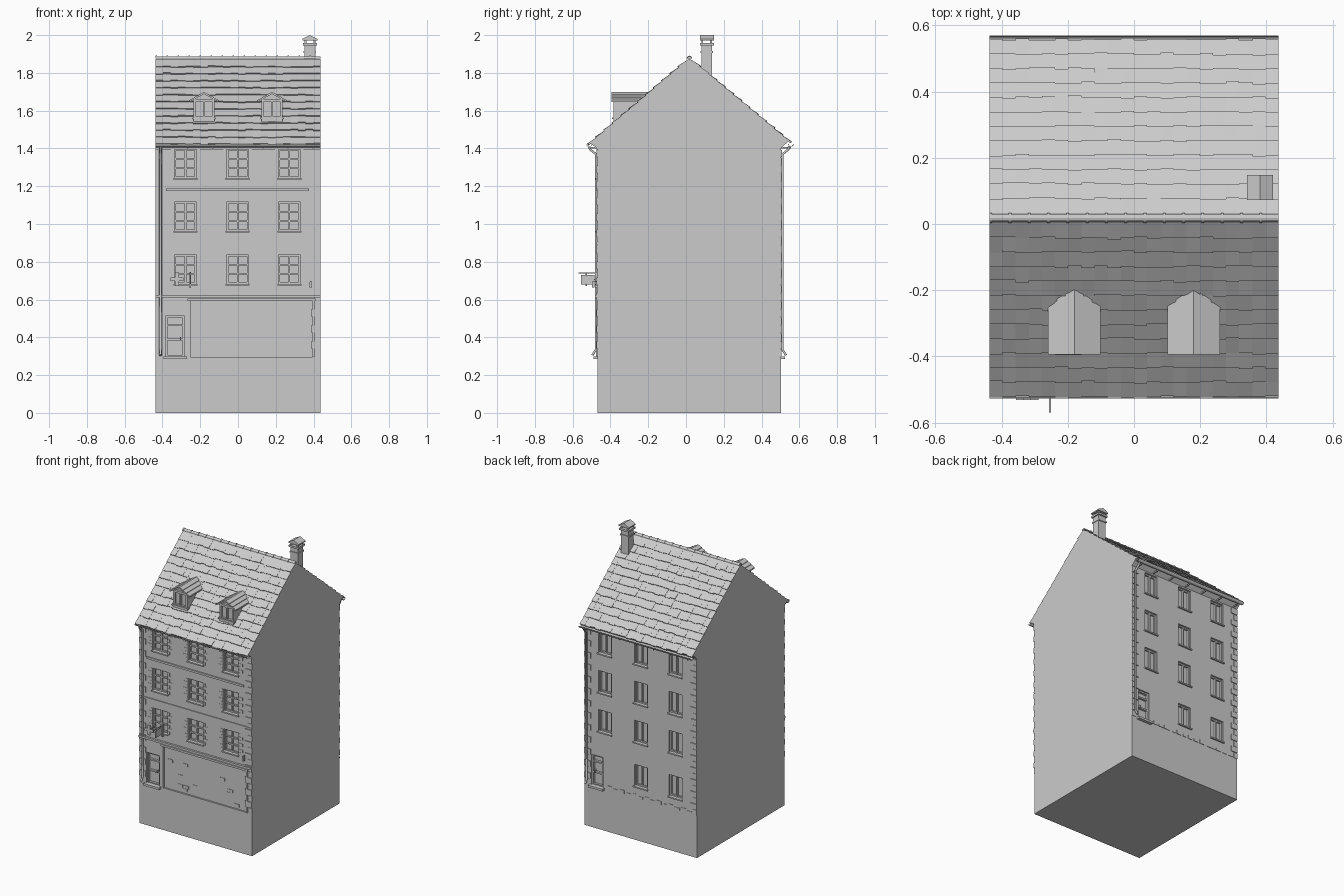
import bpy, bmesh, math, random
from mathutils import Vector

random.seed(4)
old = bpy.data.objects.get("Cube")
if old:
    bpy.data.objects.remove(old, do_unlink=True)

stone = bpy.data.materials.new("plain_grey")
stone.use_nodes = True
GREY = (0.6, 0.6, 0.6, 1)
stone.diffuse_color = GREY
stone.node_tree.nodes["Principled BSDF"].inputs["Base Color"].default_value = GREY

HALF = 0.437                     # half width of the house
FRONT, BACK = -0.468, 0.502      # wall planes
GROUND = 0.296                   # street level above the basement
RIDGE = (0.018, 1.872)
EAVES = {"front": (-0.505, 1.425), "back": (0.541, 1.437)}


def finish(name, bm):
    bmesh.ops.recalc_face_normals(bm, faces=bm.faces)
    mesh = bpy.data.meshes.new(name)
    bm.to_mesh(mesh)
    bm.free()
    mesh.materials.append(stone)
    ob = bpy.data.objects.new(name, mesh)
    bpy.context.collection.objects.link(ob)
    return ob


def prism(bm, pts, a, b, axis="x"):
    """Extrude a profile along x (points are y, z) or along y (points are x, z)."""
    def place(p, t):
        return (t, p[0], p[1]) if axis == "x" else (p[0], t, p[1])
    lo = [bm.verts.new(place(p, a)) for p in pts]
    hi = [bm.verts.new(place(p, b)) for p in pts]
    bm.faces.new(lo)
    bm.faces.new(hi[::-1])
    for i in range(len(pts)):
        j = (i + 1) % len(pts)
        bm.faces.new((lo[i], hi[i], hi[j], lo[j]))


def box(bm, x0, x1, y0, y1, z0, z1):
    prism(bm, [(y0, z0), (y1, z0), (y1, z1), (y0, z1)], x0, x1)


def on_wall(bm, wall, x0, x1, depth0, depth1, z0, z1):
    """Box on a wall; depth counts outward from the wall plane."""
    y, s = (FRONT, -1) if wall == "front" else (BACK, 1)
    a, b = sorted((y + s * depth0, y + s * depth1))
    box(bm, x0, x1, a, b, z0, z1)


# Openings: wall, centre x, bottom z, width, height
windows = [("front", x, z, 0.116, 0.154) for x in (-0.278, -0.002, 0.272) for z in (0.683, 0.963, 1.243)]
windows += [("back", x, z, 0.10, 0.15) for x in (0.28, 0.0, -0.27) for z in (0.38, 0.69, 0.965, 1.24)
            if not (x > 0.1 and z < 0.5)]
doors = [("front", -0.333, GROUND, 0.10, 0.217), ("back", 0.34, GROUND, 0.09, 0.215)]
shop = ("front", 0.072, GROUND, 0.657, 0.304)

# House body with overhanging eaves, openings cut out
bm = bmesh.new()
prism(bm, [(FRONT, 0), (BACK, 0), (BACK, 1.40), EAVES["back"], RIDGE, EAVES["front"], (FRONT, 1.40)], -HALF, HALF)
body = finish("house_body", bm)
bm = bmesh.new()
for wall, x, z, w, h in windows + doors:
    on_wall(bm, wall, x - w / 2, x + w / 2, -0.025, 0.05, z, z + h)
wall, x, z, w, h = shop
on_wall(bm, wall, x - w / 2, x + w / 2, -0.012, 0.05, z, z + h)
cutter = finish("opening_cutter", bm)
cutter.hide_render = True
mod = body.modifiers.new("openings", "BOOLEAN")
mod.operation, mod.object, mod.solver = "DIFFERENCE", cutter, "EXACT"
bpy.context.view_layer.objects.active = body
bpy.ops.object.modifier_apply(modifier=mod.name)
bpy.data.objects.remove(cutter, do_unlink=True)

# Window frames, glazing bars, sills and side stones
frames, sills, stones = bmesh.new(), bmesh.new(), bmesh.new()
for wall, x, z, w, h in windows:
    l, r, t, f = x - w / 2, x + w / 2, z + h, 0.009
    for a, b in ((l, l + f), (r - f, r), (x - f / 2, x + f / 2)):
        on_wall(frames, wall, a, b, -0.025, -0.012, z, t)
    rows = 3 if wall == "front" else 1
    for i in range(rows + 1):
        bar = z + (h - f) * i / rows
        on_wall(frames, wall, l, r, -0.025, -0.014, bar, bar + f)
    on_wall(sills, wall, l - 0.006, r + 0.006, -0.02, 0.01, z - 0.009, z)
    if wall == "front":
        for i in range(7):
            reach = 0.035 if i % 2 else 0.018
            z0 = z + h * i / 7
            for a, b in ((l - reach, l), (r, r + reach)):
                on_wall(stones, wall, a, b, -0.005, 0.002, z0 + 0.001, z0 + h / 7 - 0.001)
finish("window_frames", frames)
finish("window_sills", sills)
finish("window_side_stones", stones)

# Doors with panels, handle and step
bm = bmesh.new()
for wall, x, z, w, h in doors:
    l, r, t, f = x - w / 2, x + w / 2, z + h, 0.01
    for a, b in ((l, l + f), (r - f, r)):
        on_wall(bm, wall, a, b, -0.025, -0.008, z, t)
    for z0 in (z, z + h * 0.4, z + h * 0.75, t - f):
        on_wall(bm, wall, l, r, -0.025, -0.01, z0, z0 + f)
    on_wall(bm, wall, r - 0.024, r - 0.018, -0.025, -0.002, z + 0.09, z + 0.105)
    on_wall(bm, wall, l - 0.012, r + 0.012, -0.02, 0.022, z - 0.012, z + 0.003)
finish("doors", bm)

# Shop surround: lintel, end posts and exposed masonry blocks
bm = bmesh.new()
l, r = -0.257, 0.40
on_wall(bm, "front", l - 0.01, r + 0.01, -0.012, 0.014, 0.592, 0.606)
on_wall(bm, "front", r - 0.006, r + 0.006, -0.012, 0.008, GROUND, 0.592)
on_wall(bm, "front", l - 0.006, l + 0.006, -0.012, 0.006, GROUND, 0.592)
for i in range(12):
    x, z = random.uniform(l + 0.02, r - 0.06), 0.31 + 0.022 * random.randrange(9)
    on_wall(bm, "front", x, x + 0.038, -0.014, -0.009, z, z + 0.02)
finish("shop_front", bm)

# String courses and the plinth stones at the back
bm = bmesh.new()
for a, b, z, h, d in ((-0.38, 0.375, 1.174, 0.014, 0.008), (-HALF, HALF, 0.892, 0.009, 0.006),
                      (-HALF, HALF, 0.61, 0.014, 0.014), (-HALF, HALF, 1.395, 0.012, 0.008)):
    on_wall(bm, "front", a, b, -0.005, d, z, z + h)
for i in range(14):
    x = -0.40 + i * 0.048
    on_wall(bm, "back", x, x + random.uniform(0.025, 0.044), -0.005, 0.003, 0.30, 0.315 + 0.01 * (i % 2))
finish("string_courses", bm)

# Corner stones
bm = bmesh.new()
COUNT = 26
step = (1.395 - GROUND) / COUNT
for wall in EAVES:
    for side in (-1, 1):
        for i in range(COUNT):
            reach = 0.05 if i % 2 else 0.03
            a, b = sorted((side * HALF, side * (HALF - reach)))
            z0 = GROUND + step * i
            on_wall(bm, wall, a, b, -0.005, 0.006 if i % 2 else 0.003, z0 + 0.002, z0 + step - 0.002)
finish("corner_stones", bm)

# Roof tiles laid in overlapping uneven courses
bm = bmesh.new()
COURSES, ACROSS = 12, 22
top = Vector(RIDGE)
for eave in EAVES.values():
    low = Vector(eave)
    along = (top - low) / COURSES
    up = Vector((-along.y, along.x)).normalized()
    up *= 1 if up.y > 0 else -1
    for c in range(COURSES):
        for i in range(ACROSS):
            start = low + along * (c - 0.22 + random.uniform(-0.07, 0.07))
            end = low + along * min(c + 1.1, COURSES)
            thick = random.uniform(0.009, 0.013)
            x0 = -HALF + 2 * HALF * i / ACROSS
            prism(bm, [start, end, end + up * 0.003, start + up * thick], x0, x0 + 2 * HALF / ACROSS)
finish("roof_tiles", bm)

# Ridge tiles, each lapping over the next
bm = bmesh.new()
for i in range(15):
    x0 = -HALF + i * 2 * HALF / 15
    for rad, a, b in ((0.012, 0, 0.0583), (0.015, 0, 0.008)):
        arc = [(RIDGE[0] + rad * math.cos(math.pi * k / 6), 1.876 + rad * math.sin(math.pi * k / 6)) for k in range(7)]
        prism(bm, arc, x0 + a, x0 + b)
finish("ridge_tiles", bm)

# Half-round gutters with brackets
bm = bmesh.new()
for y, z, wall in ((-0.512, 1.422, -1), (0.555, 1.424, 1)):
    ring = [(y + rr * math.cos(math.pi * k / 6), z - rr * math.sin(math.pi * k / 6))
            for rr, ks in ((0.015, range(7)), (0.012, range(6, -1, -1))) for k in ks]
    prism(bm, ring, -HALF, HALF)
    for i in range(7):
        x = -0.4 + i * 0.133
        a, b = sorted((y, FRONT if wall < 0 else BACK))
        box(bm, x - 0.003, x + 0.003, a, b, 1.400, 1.408)
finish("gutters", bm)


def pipe(name, points, radius):
    curve = bpy.data.curves.new(name, "CURVE")
    curve.dimensions, curve.bevel_depth, curve.bevel_resolution = "3D", radius, 1
    curve.use_fill_caps = True
    spline = curve.splines.new("POLY")
    spline.points.add(len(points) - 1)
    for p, co in zip(spline.points, points):
        p.co = (*co, 1)
    ob = bpy.data.objects.new(name, curve)
    curve.materials.append(stone)
    bpy.context.collection.objects.link(ob)


# Drainpipes run from the gutters to the street
for name, x, y, s in (("front_drainpipe", -0.41, FRONT, -1), ("back_drainpipe", 0.415, BACK, 1)):
    pipe(name, [(x, y + s * 0.045, 1.41), (x, y + s * 0.04, 1.395), (x, y + s * 0.009, 1.37),
                (x, y + s * 0.009, 0.335), (x, y + s * 0.028, 0.305)], 0.007)

# Dormers with recessed windows and stepped tile roofs
for name, cx in (("right_dormer", -0.18), ("left_dormer", 0.18)):
    bm = bmesh.new()
    w = 0.056
    prism(bm, [(cx - w, 1.5), (cx + w, 1.5), (cx + w, 1.66), (cx, 1.69), (cx - w, 1.66)], -0.37, -0.15, "y")
    for a, b, z0, z1 in ((-w, -0.042, 1.52, 1.66), (0.042, w, 1.52, 1.66), (-w, w, 1.53, 1.568),
                         (-w, w, 1.648, 1.662), (-0.004, 0.004, 1.56, 1.65)):
        box(bm, cx + a, cx + b, -0.385, -0.365, z0, z1)
    box(bm, cx - 0.062, cx + 0.062, -0.392, -0.37, 1.555, 1.563)
    for s in (-1, 1):
        prism(bm, [(cx, 1.688), (cx + s * w, 1.657), (cx + s * w, 1.662), (cx, 1.696)], -0.388, -0.18, "y")
        for k in range(3):
            x0, x1 = k * 0.026, (k + 1) * 0.026 + 0.001
            z0, z1 = 1.698 - 0.58 * x0, 1.701 - 0.58 * x1
            prism(bm, [(cx + s * x0, z0 - 0.008), (cx + s * x1, z1 - 0.009),
                       (cx + s * x1, z1 + 0.001), (cx + s * x0, z0)], -0.394, -0.18, "y")
    finish(name, bm)

# Chimney: shaft, collars, open smoke hood
bm = bmesh.new()
box(bm, 0.352, 0.410, 0.081, 0.138, 1.74, 1.945)
box(bm, 0.347, 0.414, 0.076, 0.144, 1.905, 1.915)
box(bm, 0.343, 0.418, 0.073, 0.148, 1.945, 1.958)
for x in (0.352, 0.40):
    for y in (0.081, 0.128):
        box(bm, x, x + 0.01, y, y + 0.01, 1.955, 1.98)
prism(bm, [(0.341, 1.972), (0.42, 1.972), (0.42, 1.98), (0.3805, 2.0), (0.341, 1.98)], 0.073, 0.148, "y")
finish("chimney", bm)

# Cross sign, hanging board and wall lamp
bm = bmesh.new()
box(bm, -0.357, -0.288, -0.531, -0.523, 0.697, 0.717)
box(bm, -0.333, -0.313, -0.531, -0.523, 0.672, 0.742)
box(bm, -0.326, -0.320, -0.524, FRONT, 0.704, 0.710)
finish("cross_sign", bm)
bm = bmesh.new()
box(bm, -0.256, -0.251, -0.555, -0.485, 0.68, 0.73)
box(bm, -0.256, -0.251, -0.569, FRONT, 0.738, 0.743)
box(bm, -0.258, -0.249, -0.482, FRONT, 0.66, 0.745)
finish("hanging_board", bm)
bm = bmesh.new()
box(bm, 0.378, 0.392, -0.498, -0.484, 0.665, 0.692)
box(bm, 0.382, 0.388, -0.494, FRONT, 0.692, 0.698)
finish("wall_lamp", bm)
